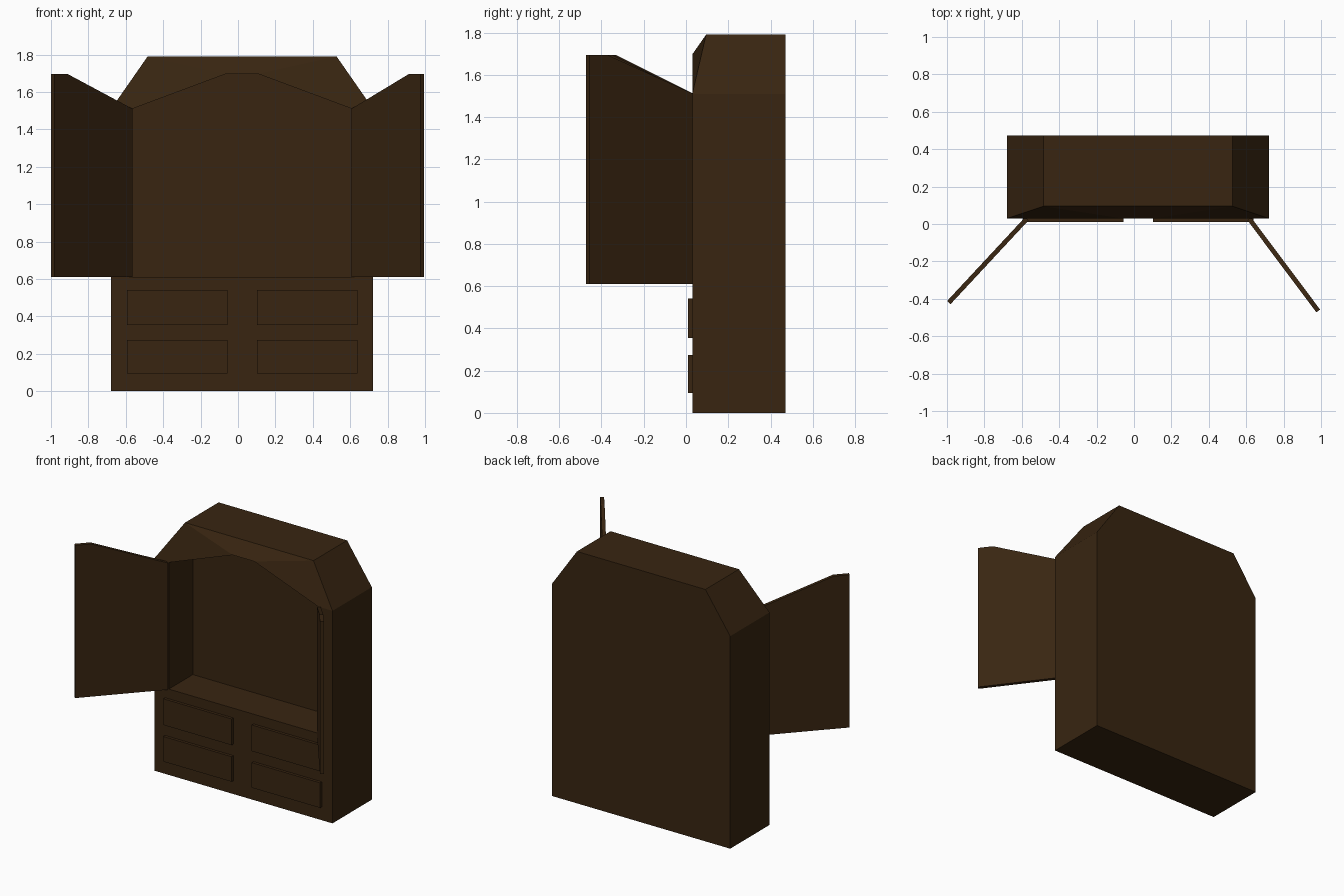
import bpy, bmesh
from mathutils import Vector

if "Cube" in bpy.data.objects:
    bpy.data.objects.remove(bpy.data.objects["Cube"])

wood = bpy.data.materials.new("dark_brown_wood")
wood.diffuse_color = (0.040, 0.0185, 0.0055, 1)
wood.use_nodes = True
wood.node_tree.nodes["Principled BSDF"].inputs["Base Color"].default_value = wood.diffuse_color


def make_object(name, rings, caps=(True, True)):
    """Skin a stack of equal-length vertex rings, optionally capping the ends."""
    bm = bmesh.new()
    loops = [[bm.verts.new(p) for p in ring] for ring in rings]
    n = len(loops[0])
    for a, b in zip(loops, loops[1:]):
        for i in range(n):
            j = (i + 1) % n
            bm.faces.new((a[i], a[j], b[j], b[i]))
    if caps[0]:
        bm.faces.new(loops[0][::-1])
    if caps[1]:
        bm.faces.new(loops[-1])
    bmesh.ops.recalc_face_normals(bm, faces=bm.faces)
    mesh = bpy.data.meshes.new(name)
    bm.to_mesh(mesh)
    bm.free()
    mesh.materials.append(wood)
    obj = bpy.data.objects.new(name, mesh)
    bpy.context.collection.objects.link(obj)
    return obj


CX = 0.022                       # cabinet centre line
FRONT, BACK, INNER = 0.03, 0.472, 0.30


def outline(half, top_half, z0, z1, z2):
    return [(CX - half, z0), (CX + half, z0), (CX + half, z1),
            (CX + top_half, z2), (CX - top_half, z2), (CX - half, z1)]


# Cabinet: back outline -> front outline (top leans back) -> arched opening -> recess
outer = outline(0.70, 0.505, 0.0, 1.51, 1.79)
arch = outline(0.587, 0.085, 0.61, 1.51, 1.697)
make_object("cabinet", [
    [(x, BACK, z) for x, z in outer],
    [(x, 0.095 if z > 1.6 else FRONT, z) for x, z in outer],
    [(x, FRONT, z) for x, z in arch],
    [(x, INNER, z) for x, z in arch],
])


# Open doors: slanted-top panels running from hinge to free edge
def door(name, hinge, end, thick=0.025):
    h, e = Vector(hinge), Vector(end)
    d = (e - h).normalized()
    side = Vector((-d.y, d.x)) * thick / 2
    w = (e - h).length
    prof = [(0, 0.61), (w, 0.61), (w, 1.695), (w - 0.105, 1.695), (0, 1.51)]
    make_object(name, [[(*(h + d * s + side * k), z) for s, z in prof]
                       for k in (-1, 1)])


door("left_door", (-0.573, 0.028), (-0.990, -0.420))
door("right_door", (0.616, 0.028), (0.985, -0.465))

# Drawer fronts: two columns, two rows
for side, tag in ((-1, "left"), (1, "right")):
    for z0, z1, row in ((0.095, 0.273, "lower"), (0.355, 0.541, "upper")):
        xs = sorted((CX + side * 0.079, CX + side * 0.616))
        rect = [(xs[0], z0), (xs[1], z0), (xs[1], z1), (xs[0], z1)]
        make_object(f"{row}_{tag}_drawer",
                    [[(x, y, z) for x, z in rect] for y in (0.01, FRONT + 0.005)])
